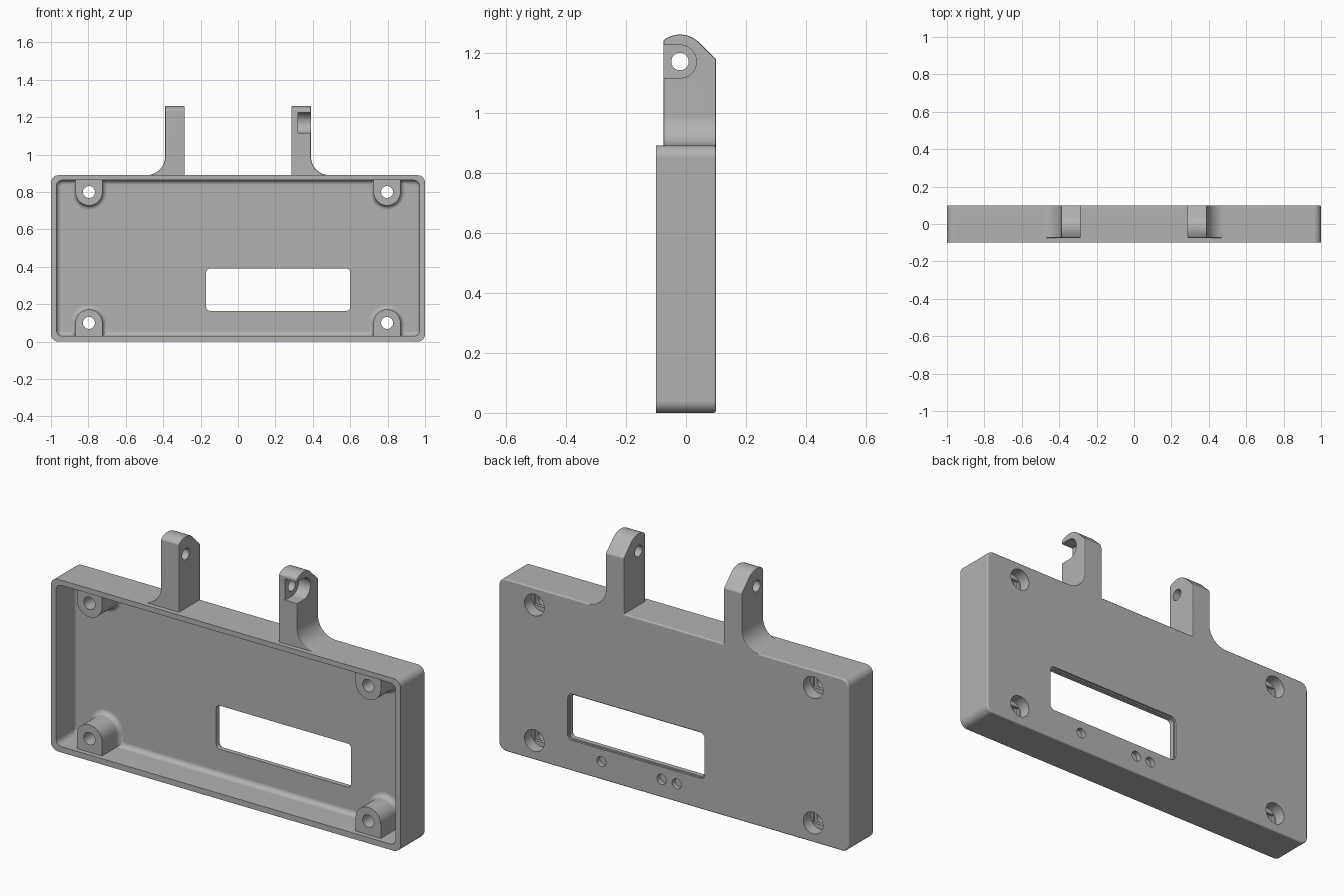
import bpy, bmesh
from math import radians, cos, sin

old = bpy.data.objects.get("Cube")
if old:
    bpy.data.objects.remove(old, do_unlink=True)

grey = bpy.data.materials.new("plain grey")
grey.use_nodes = True
grey.diffuse_color = (0.45, 0.45, 0.45, 1)
grey.node_tree.nodes["Principled BSDF"].inputs["Base Color"].default_value = grey.diffuse_color


def arc(cx, cz, r, a0, a1, n=8):
    steps = [radians(a0 + (a1 - a0) * i / n) for i in range(n + 1)]
    return [(cx + r * cos(a), cz + r * sin(a)) for a in steps]


def circle(cx, cz, r):
    return arc(cx, cz, r, 0, 360, 40)[:-1]


def rounded_rect(x0, x1, z0, z1, r):
    return (arc(x0 + r, z0 + r, r, 180, 270) + arc(x1 - r, z0 + r, r, 270, 360)
            + arc(x1 - r, z1 - r, r, 0, 90) + arc(x0 + r, z1 - r, r, 90, 180))


def prism(name, pts, d0, d1, axis="Y", bevel=0.0, segments=3):
    """Extrude an outline along an axis; optionally round the rim of its far end."""
    def place(p, d):
        return (p[0], d, p[1]) if axis == "Y" else (d, p[0], p[1])
    bm = bmesh.new()
    near = [bm.verts.new(place(p, d0)) for p in pts]
    far = [bm.verts.new(place(p, d1)) for p in pts]
    bm.faces.new(near)
    cap = bm.faces.new(far)
    for i in range(len(pts)):
        j = (i + 1) % len(pts)
        bm.faces.new((near[i], near[j], far[j], far[i]))
    bmesh.ops.recalc_face_normals(bm, faces=bm.faces)
    if bevel:
        bmesh.ops.bevel(bm, geom=list(cap.edges), offset=bevel, segments=segments,
                        profile=0.5, affect="EDGES", clamp_overlap=False)
    mesh = bpy.data.meshes.new(name)
    bm.to_mesh(mesh)
    bm.free()
    mesh.materials.append(grey)
    obj = bpy.data.objects.new(name, mesh)
    bpy.context.collection.objects.link(obj)
    return obj


def activate(obj):
    bpy.ops.object.select_all(action="DESELECT")
    obj.select_set(True)
    bpy.context.view_layer.objects.active = obj


def combine(obj, other, operation="DIFFERENCE"):
    activate(obj)
    mod = obj.modifiers.new("combine", "BOOLEAN")
    mod.operation, mod.solver, mod.object = operation, "EXACT", other
    bpy.ops.object.modifier_apply(modifier=mod.name)
    bpy.data.objects.remove(other, do_unlink=True)


# Overall layout
HEIGHT, FRONT, BACK, FLOOR = 0.89, -0.1, 0.1, 0.065
BOSS_X, BOSS_LOW, BOSS_HIGH, BOSS_R, BOSS_FRONT = 0.797, 0.1, 0.8, 0.072, -0.075
X, Z0, Z1, CORNER = 0.97, 0.03, 0.863, 0.03

# Shallow tray with rounded corners and a softened back edge
body = prism("case_with_arms", rounded_rect(-1, 1, 0, HEIGHT, 0.04), FRONT, BACK, bevel=0.008)

# Cavity outline that leaves four U-shaped screw bosses standing
outline = arc(-X + CORNER, Z0 + CORNER, CORNER, 180, 270)
for cx in (-BOSS_X, BOSS_X):
    outline += [(cx - BOSS_R, Z0)] + arc(cx, BOSS_LOW, BOSS_R, 180, 0, 20) + [(cx + BOSS_R, Z0)]
outline += arc(X - CORNER, Z0 + CORNER, CORNER, 270, 360)
outline += arc(X - CORNER, Z1 - CORNER, CORNER, 0, 90)
for cx in (BOSS_X, -BOSS_X):
    outline += [(cx + BOSS_R, Z1)] + arc(cx, BOSS_HIGH, BOSS_R, 0, -180, 20) + [(cx - BOSS_R, Z1)]
outline += arc(-X + CORNER, Z1 - CORNER, CORNER, 90, 180)
combine(body, prism("cavity", outline, -0.2, FLOOR, bevel=0.025, segments=5))
combine(body, prism("boss_trim", rounded_rect(-X, X, Z0, Z1, CORNER), -0.2, BOSS_FRONT))

# Window with a slight chamfer at the back
combine(body, prism("window", rounded_rect(-0.17, 0.6, 0.165, 0.39, 0.02), -0.2, 0.2))
combine(body, prism("window_rim", rounded_rect(-0.177, 0.607, 0.158, 0.397, 0.027), 0.09, 0.2))

# Screw holes, counterbored from the back with a slotted step
for cx in (-BOSS_X, BOSS_X):
    for cz in (BOSS_LOW, BOSS_HIGH):
        combine(body, prism("screw_hole", circle(cx, cz, 0.032), -0.2, 0.2))
        combine(body, prism("counterbore", circle(cx, cz, 0.056), 0.04, 0.2))
        slot = [(cx - 0.044, cz - 0.032), (cx + 0.044, cz - 0.032),
                (cx + 0.044, cz + 0.032), (cx - 0.044, cz + 0.032)]
        combine(body, prism("step_slot", slot, 0.025, 0.06))

# Three blind holes below the window
for cx in (-0.017, 0.07, 0.414):
    combine(body, prism("blind_hole", circle(cx, 0.094, 0.026), 0.075, 0.2))

# Two hinge arms with flared feet, sloped tops and a pin hole
PIN_Y, PIN_Z = -0.02, 1.17
side = ([(-0.075, 0.8), (BACK, 0.8), (BACK, 1.178)]
        + arc(PIN_Y, PIN_Z, 0.09, 45, 127.7, 12))
front = ([(0.285, 0.87), (0.49, 0.87)] + arc(0.49, 0.99, 0.1, 270, 180, 12)
         + [(0.39, 1.35), (0.285, 1.35)])
for s in (-1, 1):
    arm = prism("arm", [(s * x, z) for x, z in front], -0.15, 0.15)
    combine(arm, prism("arm_side", side, -0.6, 0.6, axis="X"), "INTERSECT")
    activate(arm)
    soft = arm.modifiers.new("soft_edges", "BEVEL")
    soft.width, soft.segments, soft.limit_method = 0.006, 2, "ANGLE"
    soft.angle_limit = radians(30)
    bpy.ops.object.modifier_apply(modifier=soft.name)
    combine(arm, prism("pin_hole", circle(PIN_Y, PIN_Z, 0.029), -0.6, 0.6, axis="X"))
    if s > 0:
        # Nut pocket open to the front and the outer side
        pocket = [(-0.2, 1.225), (-0.2, 1.115)] + arc(PIN_Y, PIN_Z, 0.055, -90, 90, 16)
        combine(arm, prism("nut_pocket", pocket, 0.322, 0.6, axis="X"))
    combine(body, arm, "UNION")

# Smooth the rounded parts, keep flat faces flat
activate(body)
bpy.ops.object.shade_smooth_by_angle(angle=radians(32))
weighted = body.modifiers.new("flat_faces", "WEIGHTED_NORMAL")
weighted.keep_sharp = True
